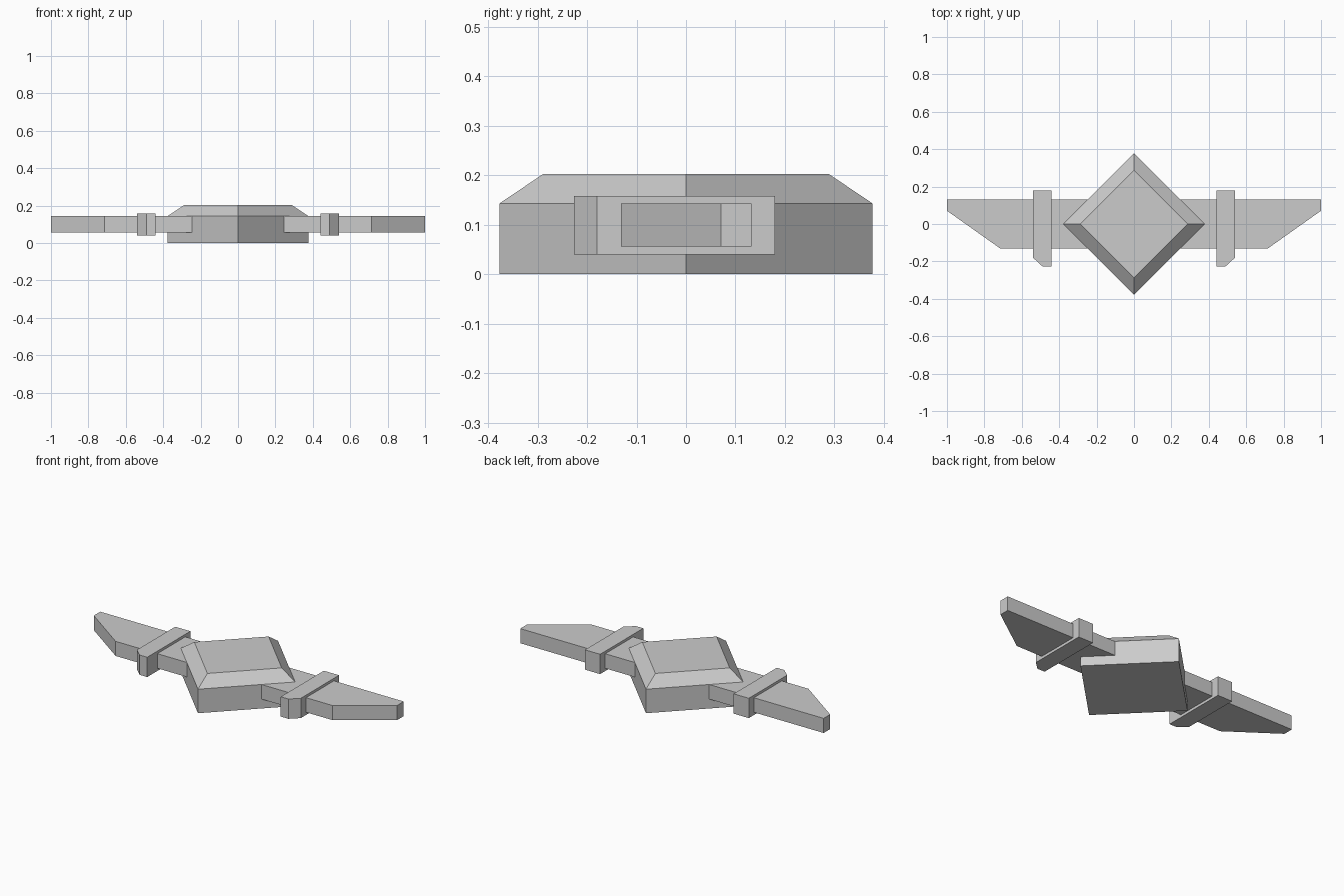
import bpy, bmesh

if "Cube" in bpy.data.objects:
    bpy.data.objects.remove(bpy.data.objects["Cube"])


def prism(name, outline, z0, z1):
    """Extrude a flat outline from z0 to z1."""
    bm = bmesh.new()
    base = bm.faces.new([bm.verts.new((x, y, z0)) for x, y in outline])
    top = bmesh.ops.extrude_face_region(bm, geom=[base], use_keep_orig=True)
    for v in top["geom"]:
        if isinstance(v, bmesh.types.BMVert):
            v.co.z = z1
    bmesh.ops.recalc_face_normals(bm, faces=bm.faces)
    return finish(name, bm)


def finish(name, bm):
    mesh = bpy.data.meshes.new(name)
    bm.to_mesh(mesh)
    bm.free()
    obj = bpy.data.objects.new(name, mesh)
    bpy.context.collection.objects.link(obj)
    return obj


def mirrored(outline, side):
    return [(side * x, y) for x, y in outline]


# Diamond centre block with a sloped upper rim
bm = bmesh.new()
rings = []
for r, z in [(0.377, 0.0), (0.377, 0.143), (0.288, 0.203)]:
    rings.append([bm.verts.new((r * x, r * y, z))
                  for x, y in [(1, 0), (0, 1), (-1, 0), (0, -1)]])
for low, high in zip(rings, rings[1:]):
    for i in range(4):
        j = (i + 1) % 4
        bm.faces.new([low[i], low[j], high[j], high[i]])
bm.faces.new(rings[0][::-1])
bm.faces.new(rings[-1])
finish("centre_diamond", bm)

# Wing bar running through the diamond, cut at an angle at each tip
half = [(0.715, -0.131), (1.0, 0.071), (1.0, 0.132)]
prism("wing_bar", half + mirrored(half, -1)[::-1], 0.056, 0.143)

# Cross bands with the outer front corner clipped
band = [(0.44, -0.226), (0.49, -0.226), (0.54, -0.18), (0.54, 0.18), (0.44, 0.18)]
for label, side in (("right", 1), ("left", -1)):
    prism("cross_band_" + label, mirrored(band, side), 0.04, 0.158)
